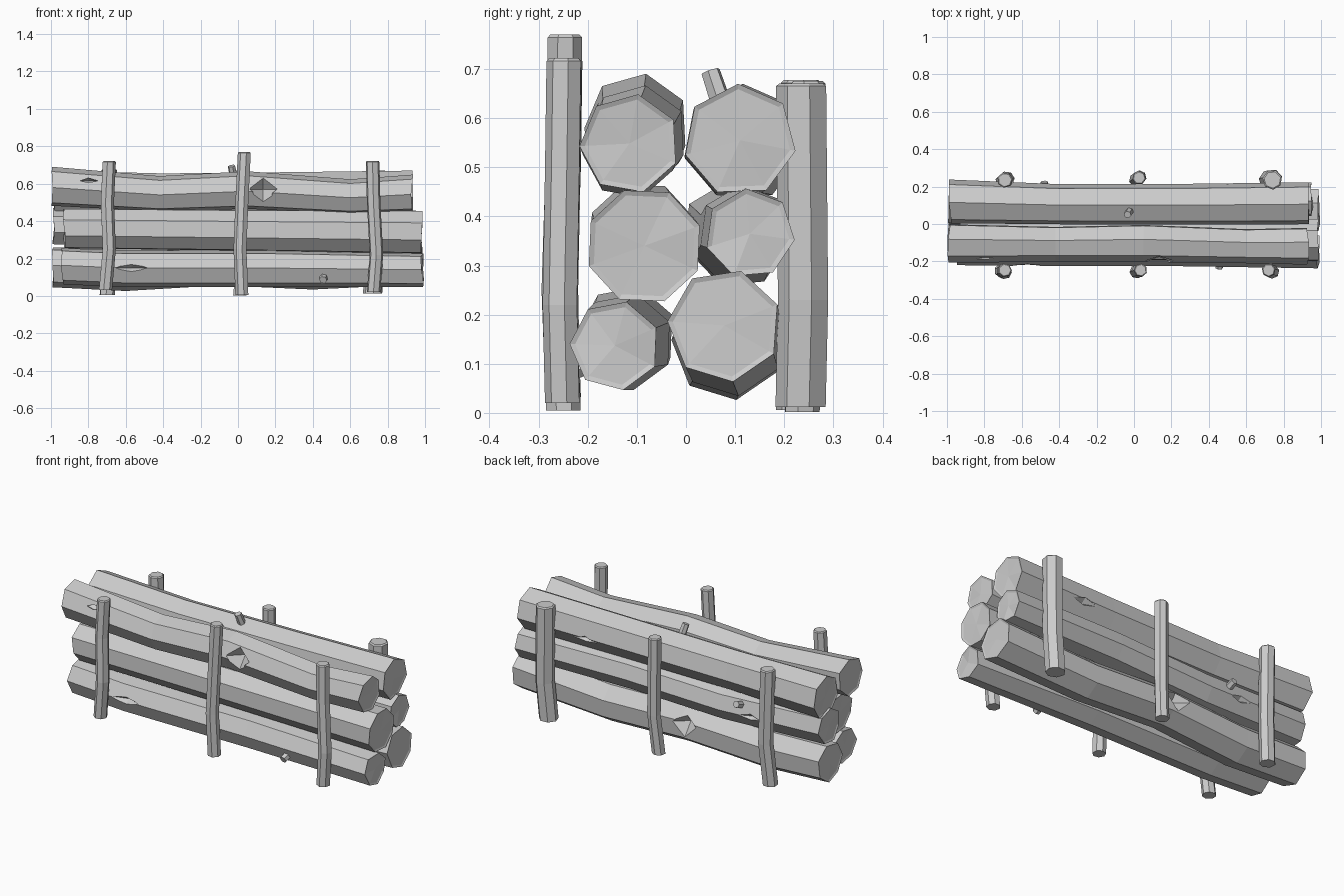
import bpy, bmesh, math, random
from mathutils import Vector

random.seed(4)
if "Cube" in bpy.data.objects:
    bpy.data.objects.remove(bpy.data.objects["Cube"], do_unlink=True)

GREY = (0.6, 0.6, 0.6, 1)
wood = bpy.data.materials.new("grey wood")
wood.use_nodes = True
wood.diffuse_color = GREY
wood.node_tree.nodes["Principled BSDF"].inputs["Base Color"].default_value = GREY


def finish(name, bm):
    bmesh.ops.recalc_face_normals(bm, faces=bm.faces)
    mesh = bpy.data.meshes.new(name)
    bm.to_mesh(mesh)
    bm.free()
    mesh.materials.append(wood)
    obj = bpy.data.objects.new(name, mesh)
    bpy.context.collection.objects.link(obj)
    return obj


def tube(name, stations, sides, turn, u, v, rim=0.0, rough=0.0):
    """Faceted rod through (centre, radius) stations; u, v span its section."""
    u, v = Vector(u), Vector(v)
    axis = u.cross(v)
    bm = bmesh.new()
    rings = []
    for i, (centre, r) in enumerate(stations):
        end = i in (0, len(stations) - 1)
        ring = []
        for k in range(sides):
            a = turn + math.tau * k / sides
            p = Vector(centre) + (u * math.cos(a) + v * math.sin(a)) * r
            if end:
                p += axis * random.uniform(-rough, rough)
            ring.append(bm.verts.new(p))
        rings.append(ring)
    for a, b in zip(rings, rings[1:]):
        for k in range(sides):
            j = (k + 1) % sides
            bm.faces.new((a[k], a[j], b[j], b[k]))
    caps = [bm.faces.new(rings[0]), bm.faces.new(rings[-1])]
    bmesh.ops.recalc_face_normals(bm, faces=bm.faces)
    if rim:
        # bark rim around a slightly sunken cut face
        bmesh.ops.inset_individual(bm, faces=caps, thickness=rim, depth=-0.004)
        bmesh.ops.poke(bm, faces=caps)
    return finish(name, bm)


def notch(log, centre, half):
    """Cut a diamond-shaped wedge out of a log."""
    bm = bmesh.new()
    c = Vector(centre)
    tips = []
    for i in range(3):
        step = Vector([half[i] if j == i else 0 for j in range(3)])
        tips.append((bm.verts.new(c + step), bm.verts.new(c - step)))
    for a in tips[0]:
        for b in tips[1]:
            for d in tips[2]:
                bm.faces.new((a, b, d))
    cutter = finish("notch_cutter", bm)
    cutter.hide_render = True
    mod = log.modifiers.new("notch", "BOOLEAN")
    mod.object = cutter
    mod.solver = "EXACT"
    bpy.context.view_layer.objects.active = log
    bpy.ops.object.modifier_apply(modifier=mod.name)
    bpy.data.objects.remove(cutter, do_unlink=True)


def log(name, sides, turn, path):
    stations = [((x, y, z), r) for x, y, z, r in path]
    return tube(name, stations, sides, math.radians(turn), (0, 1, 0), (0, 0, 1), 0.011, 0.008)


def pole(name, r, turn, path):
    stations = [(p, r) for p in path]
    stations.append((Vector(path[-1]) + Vector((0, 0, 0.006)), r * 0.85))
    return tube(name, stations, 7, turn, (1, 0, 0), (0, 1, 0))


def stub(name, base, tip, r):
    base, tip = Vector(base), Vector(tip)
    d = (tip - base).normalized()
    u = d.orthogonal().normalized()
    return tube(name, [(base, r * 1.1), (tip, r)], 6, 0, u, d.cross(u))


# Stacked logs
top_front = log("top_front_log", 7, 80, [
    (-0.99, -0.10, 0.585, 0.107), (-0.42, -0.105, 0.545, 0.097), (0.05, -0.10, 0.565, 0.103),
    (0.6, -0.115, 0.53, 0.095), (0.93, -0.115, 0.548, 0.102)])
top_back = log("top_back_log", 7, 92, [
    (-0.985, 0.12, 0.55, 0.12), (-0.4, 0.105, 0.545, 0.11), (0.3, 0.105, 0.55, 0.112),
    (0.93, 0.11, 0.555, 0.115)])
log("middle_front_log", 8, 20, [
    (-0.93, -0.09, 0.36, 0.112), (0.0, -0.085, 0.35, 0.114), (0.98, -0.085, 0.34, 0.12)])
middle_back = log("middle_back_log", 7, 95, [
    (-0.985, 0.09, 0.37, 0.1), (-0.35, 0.11, 0.35, 0.096), (0.25, 0.12, 0.37, 0.095),
    (0.95, 0.13, 0.365, 0.092)])
bottom_back = log("bottom_back_log", 7, 73, [
    (-0.99, 0.085, 0.155, 0.11), (-0.6, 0.085, 0.14, 0.115), (-0.1, 0.1, 0.165, 0.11),
    (0.4, 0.09, 0.145, 0.112), (0.99, 0.078, 0.178, 0.116)])
bottom_front = log("bottom_front_log", 7, 75, [
    (-0.94, -0.12, 0.16, 0.1), (-0.6, -0.125, 0.145, 0.1), (0.2, -0.125, 0.145, 0.1),
    (0.985, -0.145, 0.137, 0.092)])

# Axe notches and cracks
notch(top_front, (0.135, -0.195, 0.57), (0.075, 0.07, 0.09))
notch(bottom_back, (-0.13, 0.2, 0.19), (0.075, 0.06, 0.08))
notch(bottom_front, (-0.57, -0.22, 0.15), (0.1, 0.03, 0.022))
notch(top_front, (-0.8, -0.17, 0.615), (0.08, 0.035, 0.02))
notch(middle_back, (-0.55, 0.2, 0.34), (0.07, 0.03, 0.025))
notch(top_back, (0.5, 0.21, 0.52), (0.08, 0.03, 0.025))

# Snapped twigs
stub("top_twig", (-0.02, 0.075, 0.62), (-0.035, 0.05, 0.695), 0.02)
stub("front_twig", (0.46, -0.18, 0.11), (0.455, -0.235, 0.085), 0.021)
stub("back_twig", (-0.48, 0.17, 0.39), (-0.48, 0.225, 0.41), 0.02)

# Upright poles
pole("front_left_pole", 0.037, 0.2, [(0.725, -0.25, 0.02), (0.74, -0.255, 0.22), (0.725, -0.25, 0.5), (0.72, -0.247, 0.716)])
pole("front_middle_pole", 0.036, 0.5, [(0.022, -0.25, 0.005), (0.012, -0.255, 0.25), (0.022, -0.25, 0.5), (0.035, -0.247, 0.764)])
pole("front_right_pole", 0.037, 0.9, [(-0.71, -0.25, 0.032), (-0.69, -0.258, 0.25), (-0.70, -0.25, 0.5), (-0.69, -0.247, 0.716)])
pole("back_left_pole", 0.053, 0.3, [(0.72, 0.235, 0.012), (0.74, 0.24, 0.23), (0.74, 0.236, 0.665)])
pole("back_middle_pole", 0.037, 0.7, [(0.01, 0.235, 0.002), (0.03, 0.25, 0.23), (0.027, 0.247, 0.67)])
pole("back_right_pole", 0.042, 0.1, [(-0.7, 0.225, 0.006), (-0.68, 0.24, 0.25), (-0.69, 0.235, 0.672)])
